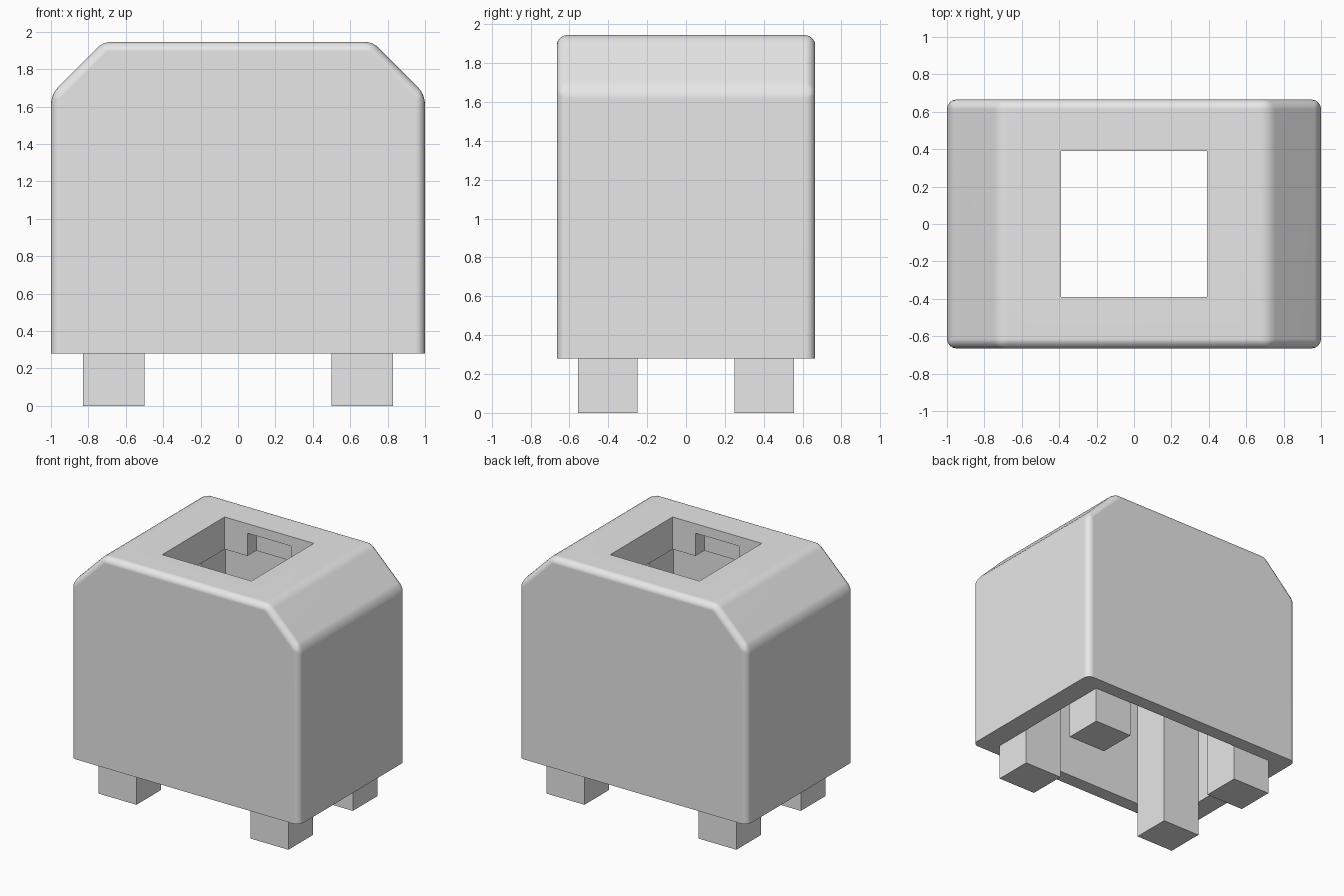
import bpy
import bmesh
import math
from mathutils import Matrix, Vector

cube = bpy.data.objects.get("Cube")
if cube:
    bpy.data.objects.remove(cube, do_unlink=True)

# One plain material
grey = bpy.data.materials.new("light grey")
grey.use_nodes = True
grey.diffuse_color = (0.8, 0.8, 0.8, 1)
grey.node_tree.nodes["Principled BSDF"].inputs["Base Color"].default_value = (0.8, 0.8, 0.8, 1)

BOTTOM, TOP, CEILING = 0.28, 1.945, 1.69
HALF_X, HALF_Y = 1.0, 0.665
CAVITY_X, CAVITY_Y = 0.83, 0.555


def add_object(name, bm):
    bmesh.ops.recalc_face_normals(bm, faces=bm.faces)
    mesh = bpy.data.meshes.new(name)
    bm.to_mesh(mesh)
    bm.free()
    mesh.materials.append(grey)
    obj = bpy.data.objects.new(name, mesh)
    bpy.context.collection.objects.link(obj)
    return obj


def add_box(name, lo, hi):
    lo, hi = Vector(lo), Vector(hi)
    bm = bmesh.new()
    matrix = Matrix.Translation((lo + hi) / 2) @ Matrix.Diagonal((hi - lo).to_4d())
    bmesh.ops.create_cube(bm, size=1, matrix=matrix)
    return add_object(name, bm)


def activate(obj):
    bpy.ops.object.select_all(action='DESELECT')
    obj.select_set(True)
    bpy.context.view_layer.objects.active = obj


def cut(obj, lo, hi):
    cutter = add_box("cutter", lo, hi)
    cutter.hide_render = True
    mod = obj.modifiers.new("cut", 'BOOLEAN')
    mod.operation = 'DIFFERENCE'
    mod.solver = 'EXACT'
    mod.object = cutter
    activate(obj)
    bpy.ops.object.modifier_apply(modifier=mod.name)
    bpy.data.objects.remove(cutter, do_unlink=True)


# Housing: sloped-shoulder profile pushed through the depth
profile = [(-HALF_X, BOTTOM), (HALF_X, BOTTOM), (HALF_X, 1.665),
           (0.72, TOP), (-0.72, TOP), (-HALF_X, 1.665)]
bm = bmesh.new()
face = bm.faces.new([bm.verts.new((x, -HALF_Y, z)) for x, z in profile])
ext = bmesh.ops.extrude_face_region(bm, geom=[face])
bmesh.ops.translate(bm, vec=(0, 2 * HALF_Y, 0),
                    verts=[g for g in ext["geom"] if isinstance(g, bmesh.types.BMVert)])
bmesh.ops.recalc_face_normals(bm, faces=bm.faces)

# Round every edge except those around the open underside
rounded = [e for e in bm.edges if max(v.co.z for v in e.verts) > BOTTOM + 0.01]
bmesh.ops.bevel(bm, geom=rounded, offset=0.05, offset_type='OFFSET', segments=4,
                profile=0.5, affect='EDGES', clamp_overlap=True)
housing = add_object("housing", bm)

# Hollow inside, square opening in the roof, and a recess on its front and back
cut(housing, (-CAVITY_X, -CAVITY_Y, 0.1), (CAVITY_X, CAVITY_Y, CEILING))
cut(housing, (-0.39, -0.39, 1.5), (0.39, 0.39, 2.2))
cut(housing, (-0.19, -0.5, 1.5), (0.19, 0.5, 1.87))

activate(housing)
bpy.ops.object.shade_smooth_by_angle(angle=math.radians(30))
weighted = housing.modifiers.new("weighted normals", 'WEIGHTED_NORMAL')
weighted.keep_sharp = True

# Four square legs standing in the corners of the hollow
for x_name, sx in (("left", 1), ("right", -1)):
    for y_name, sy in (("front", -1), ("back", 1)):
        xs = sorted((sx * 0.5, sx * CAVITY_X))
        ys = sorted((sy * 0.25, sy * CAVITY_Y))
        add_box(f"{y_name}_{x_name}_leg", (xs[0], ys[0], 0), (xs[1], ys[1], CEILING))
